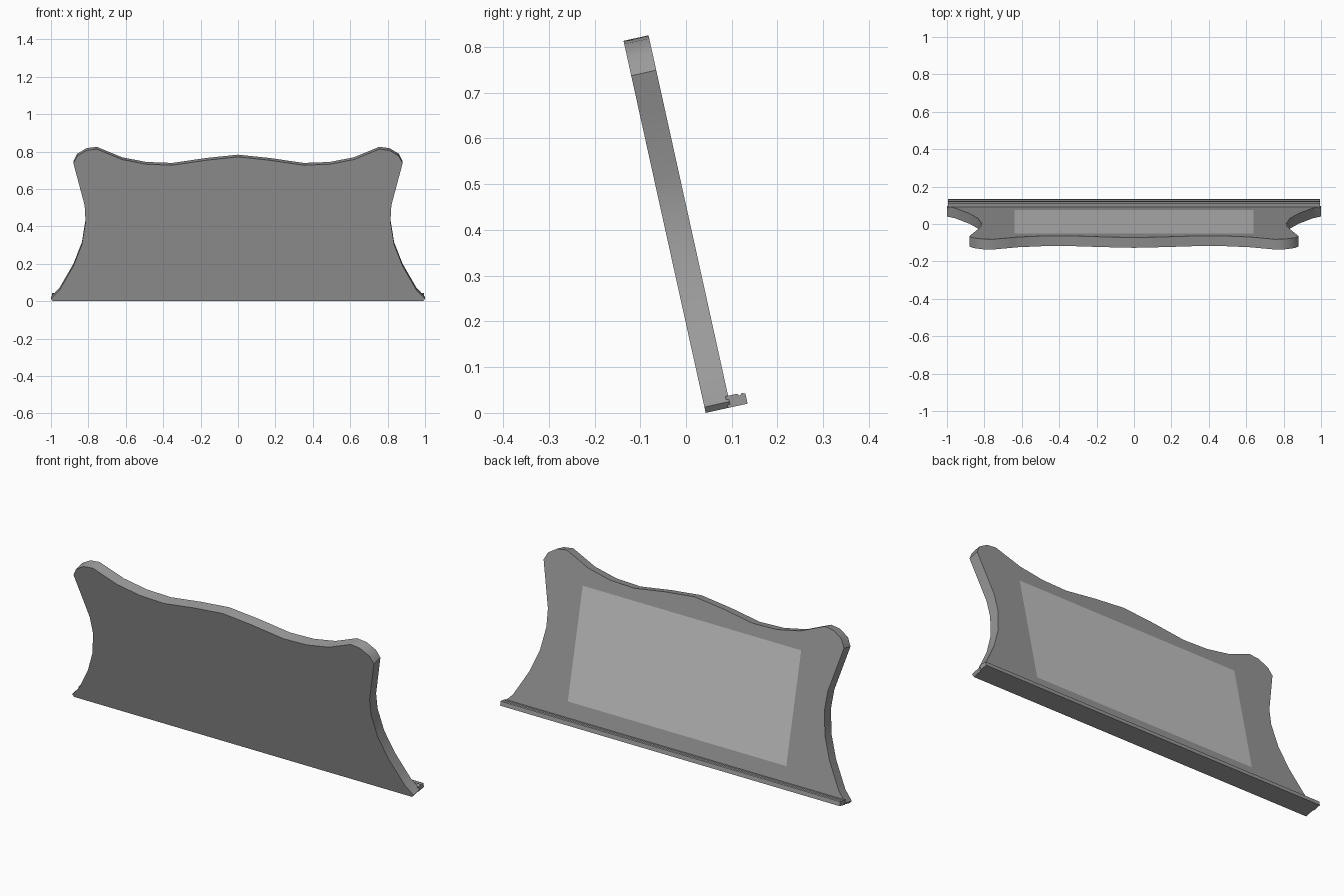
import bpy, bmesh, math
from mathutils import Matrix, Vector

cube = bpy.data.objects.get("Cube")
if cube:
    bpy.data.objects.remove(cube, do_unlink=True)


def material(name, value):
    m = bpy.data.materials.new(name)
    m.use_nodes = True
    m.diffuse_color = (value, value, value, 1)
    m.node_tree.nodes["Principled BSDF"].inputs["Base Color"].default_value = (value, value, value, 1)
    return m


frame_grey = material("frame grey", 0.32)
panel_grey = material("panel light grey", 0.55)

THICK = 0.056
# Lean of the whole board: top towards the front
LEAN = Matrix.Translation((0, 0.043, 0)) @ Matrix.Rotation(math.radians(12.45), 4, 'X')


def prism(points, offset):
    """Extrude a closed loop of points along offset."""
    bm = bmesh.new()
    face = bm.faces.new([bm.verts.new(p) for p in points])
    ext = bmesh.ops.extrude_face_region(bm, geom=[face])
    verts = [g for g in ext["geom"] if isinstance(g, bmesh.types.BMVert)]
    bmesh.ops.translate(bm, verts=verts, vec=offset)
    bmesh.ops.recalc_face_normals(bm, faces=bm.faces)
    return bm


def finish(bm, name, mats):
    mesh = bpy.data.meshes.new(name)
    bm.to_mesh(mesh)
    bm.free()
    for m in mats:
        mesh.materials.append(m)
    ob = bpy.data.objects.new(name, mesh)
    bpy.context.collection.objects.link(ob)
    ob.matrix_world = LEAN
    bpy.ops.object.select_all(action='DESELECT')
    ob.select_set(True)
    bpy.context.view_layer.objects.active = ob
    bpy.ops.object.shade_smooth_by_angle(angle=math.radians(35))
    return ob


# Board: wavy mirrored outline with raised shoulders and a flared foot
half = [(0.99, 0), (1.0, 0.013), (0.955, 0.06), (0.88, 0.193), (0.835, 0.31),
        (0.815, 0.434), (0.82, 0.525), (0.88, 0.755), (0.86, 0.795), (0.81, 0.826),
        (0.755, 0.833), (0.62, 0.776), (0.49, 0.75), (0.35, 0.745), (0.17, 0.772)]
outline = half + [(0, 0.79)] + [(-x, v) for x, v in reversed(half)]
board = prism([(x, 0, v) for x, v in outline], Vector((0, THICK, 0)))
bmesh.ops.triangulate(board, faces=board.faces[:])

# Cut the rectangular panel into the back face
SIDE, LOW, HIGH = 0.64, 0.105, 0.684
for co, no in [((SIDE, 0, 0), (1, 0, 0)), ((-SIDE, 0, 0), (1, 0, 0)),
               ((0, 0, LOW), (0, 0, 1)), ((0, 0, HIGH), (0, 0, 1))]:
    bmesh.ops.bisect_plane(board, geom=board.verts[:] + board.edges[:] + board.faces[:],
                           plane_co=co, plane_no=no)
for f in board.faces:
    c = f.calc_center_median()
    if f.normal.y > 0.9 and abs(c.x) < SIDE and LOW < c.z < HIGH:
        f.material_index = 1
finish(board, "board", [frame_grey, panel_grey])

# Ledge along the back of the foot, with a shallow groove behind its lip
profile = [(0.05, 0), (0.094, 0), (0.094, 0.022), (0.087, 0.026),
           (0.081, 0.021), (0.075, 0.026), (0.05, 0.026)]
ledge = prism([(-0.995, w, v) for w, v in profile], Vector((1.99, 0, 0)))
finish(ledge, "back_ledge", [frame_grey])
